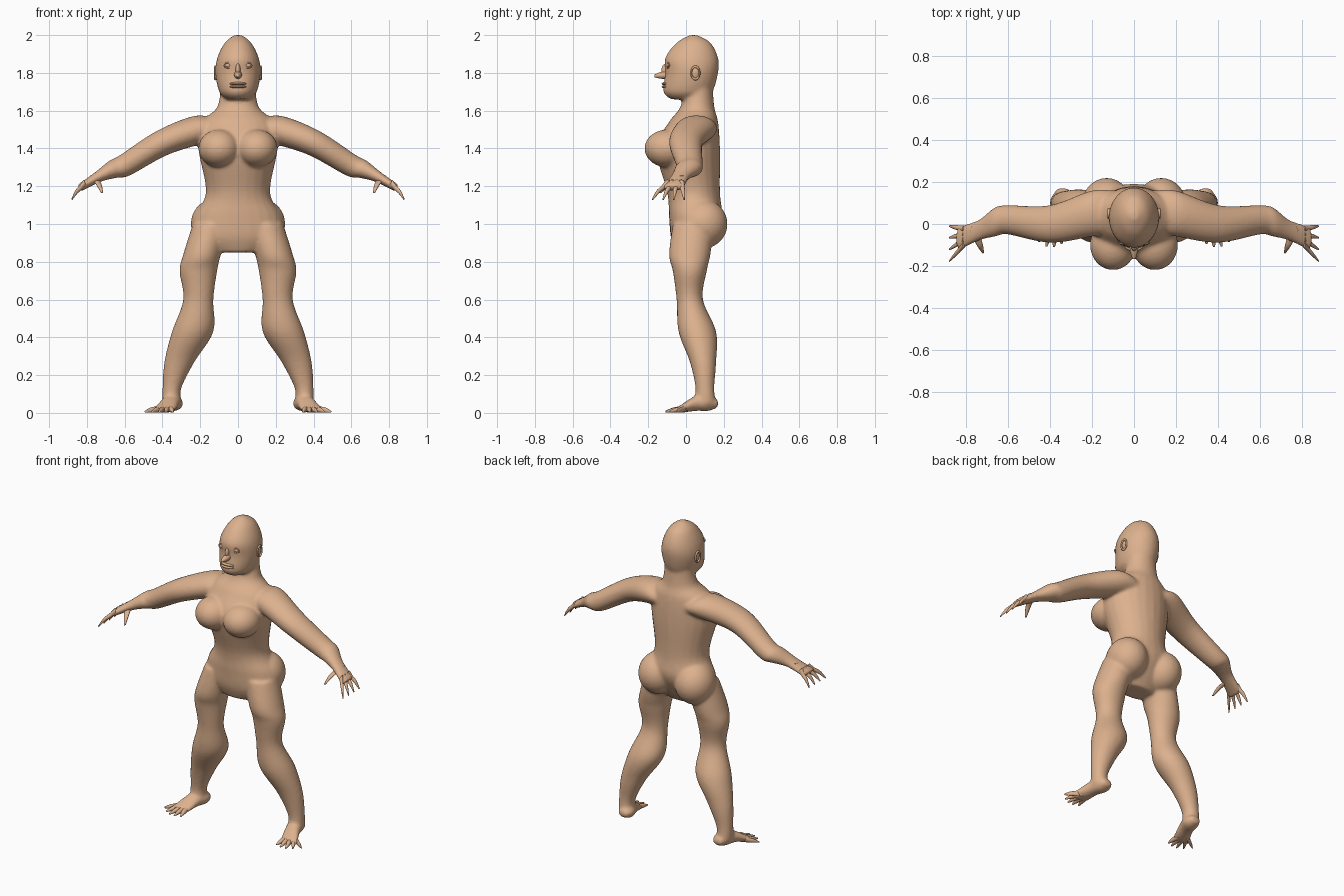
import bpy
import bmesh
import math
from mathutils import Matrix, Vector

default_cube = bpy.data.objects.get("Cube")
if default_cube:
    bpy.data.objects.remove(default_cube, do_unlink=True)

skin_colour = (0.72, 0.44, 0.27, 1)
skin = bpy.data.materials.new("warm_skin")
skin.use_nodes = True
skin.diffuse_color = skin_colour
skin.node_tree.nodes["Principled BSDF"].inputs["Base Color"].default_value = skin_colour

ACROSS, DEPTH, UP = Vector((1, 0, 0)), Vector((0, 1, 0)), Vector((0, 0, 1))
ARM_UP = Vector((1, 0, 2)).normalized()
QUARTER_TURN = math.pi / 2


def catmull_rom(before, start, end, after, t):
    slope = end - before
    bend = 2 * before - 5 * start + 4 * end - after
    twist = 3 * (start - end) + after - before
    return start + t * (slope + t * (bend + t * twist)) / 2


def smooth_sections(sections, steps):
    """Add in-between sections along a smooth curve."""
    result = []
    last = len(sections) - 1
    for i in range(last):
        before, after = sections[max(i - 1, 0)], sections[min(i + 2, last)]
        for step in range(steps):
            result.append([catmull_rom(*values, step / steps)
                           for values in zip(before, sections[i], sections[i + 1], after)])
    result.append(sections[last])
    return result


def loft(bm, sections, first_axis, second_axis, side=1, segments=24, steps=6):
    """Skin oval sections, each a centre and a radius along either axis."""
    rings = []
    for x, y, z, first_radius, second_radius in smooth_sections(sections, steps):
        ring = []
        for i in range(segments):
            angle = math.tau * i / segments
            point = Vector((x, y, z))
            point += first_axis * first_radius * math.cos(angle)
            point += second_axis * second_radius * math.sin(angle)
            point.x *= side
            ring.append(bm.verts.new(point))
        rings.append(ring)
    for lower, upper in zip(rings, rings[1:]):
        for i in range(segments):
            bm.faces.new((lower[i - 1], lower[i], upper[i], upper[i - 1]))
    bm.faces.new(rings[0])
    bm.faces.new(rings[-1])


def digit(bm, base, tip, radius, lift, first_axis, second_axis, side=1):
    """Tapered finger shape, rooted inside its parent and arched by lift."""
    base, tip = Vector(base), Vector(tip)
    root = base.lerp(tip, -0.4)
    middle = base.lerp(tip, 0.5) + UP * lift
    sections = [(*point, radius * taper, radius * taper)
                for point, taper in ((root, 1.2), (base, 1), (middle, 0.8), (tip, 0.3))]
    loft(bm, sections, first_axis, second_axis, side, segments=12)


def ellipsoid(bm, centre, radii):
    placement = Matrix.Translation(centre) @ Matrix.Diagonal((*radii, 1))
    bmesh.ops.create_uvsphere(bm, u_segments=32, v_segments=20, radius=1, matrix=placement)


def finish(bm, name):
    bmesh.ops.recalc_face_normals(bm, faces=bm.faces)
    mesh = bpy.data.meshes.new(name)
    bm.to_mesh(mesh)
    bm.free()
    mesh.shade_smooth()
    mesh.materials.append(skin)
    part = bpy.data.objects.new(name, mesh)
    bpy.context.collection.objects.link(part)
    return part


def rim(name, centre, rotation, scale):
    bpy.ops.mesh.primitive_torus_add(major_radius=1, minor_radius=0.2,
                                     location=centre, rotation=rotation)
    part = bpy.context.object
    part.name = name
    part.scale = scale
    part.data.shade_smooth()
    part.data.materials.append(skin)


# Trunk and head sections: height, centre depth, half width, half depth
trunk = [(0.85, 0.02, 0.12, 0.07), (0.93, 0.03, 0.23, 0.11), (1.04, 0.05, 0.23, 0.14),
         (1.17, 0.04, 0.17, 0.14), (1.4, 0.01, 0.21, 0.17), (1.54, 0.04, 0.19, 0.13),
         (1.62, 0.06, 0.11, 0.09), (1.75, 0.07, 0.09, 0.07)]
head = [(1.66, 0, 0.06, 0.08), (1.7, 0.01, 0.1, 0.13), (1.8, 0.03, 0.12, 0.14),
        (1.88, 0.03, 0.11, 0.14), (1.96, 0.04, 0.07, 0.09), (2, 0.04, 0.02, 0.02)]

# Limb sections: centre, then the two radii
leg = [(0.14, 0.04, 1, 0.1, 0.11), (0.19, 0.02, 0.84, 0.1, 0.11), (0.21, 0.02, 0.75, 0.1, 0.09),
       (0.21, 0.02, 0.6, 0.08, 0.07), (0.24, 0.06, 0.43, 0.11, 0.1),
       (0.31, 0.09, 0.27, 0.08, 0.07), (0.35, 0.1, 0.13, 0.05, 0.05), (0.35, 0.1, 0.05, 0.05, 0.06)]
foot = [(0.34, 0.17, 0.05, 0.03, 0.02), (0.34, 0.12, 0.05, 0.05, 0.04),
        (0.36, 0.05, 0.05, 0.05, 0.04), (0.39, -0.03, 0.02, 0.06, 0.02), (0.4, -0.05, 0.02, 0.05, 0.01)]
arm = [(0.1, 0.06, 1.5, 0.1, 0.07), (0.2, 0.05, 1.5, 0.11, 0.08), (0.4, 0, 1.43, 0.09, 0.07),
       (0.6, 0.02, 1.31, 0.07, 0.06), (0.66, 0.01, 1.29, 0.07, 0.05),
       (0.74, -0.03, 1.25, 0.05, 0.03), (0.84, -0.07, 1.19, 0.06, 0.02)]

# Body: overlapping volumes fused into one soft skin
bm = bmesh.new()
for sections in (trunk, head):
    loft(bm, [(0, depth, height, wide, deep) for height, depth, wide, deep in sections], ACROSS, DEPTH)
for side in (1, -1):
    loft(bm, leg, ACROSS, DEPTH, side)
    loft(bm, foot, ACROSS, UP, side)
    loft(bm, arm, DEPTH, ARM_UP, side)
    ellipsoid(bm, centre=(side * 0.1, -0.1, 1.4), radii=(0.11, 0.12, 0.1))
    ellipsoid(bm, centre=(side * 0.13, 0.09, 1), radii=(0.12, 0.13, 0.13))
body = finish(bm, "body")
fuse = body.modifiers.new("fuse", "REMESH")
fuse.mode = "VOXEL"
fuse.voxel_size = 0.009
fuse.use_smooth_shade = True
soften = body.modifiers.new("soften", "SMOOTH")
soften.iterations = 10

for side, label in ((1, "left"), (-1, "right")):
    # Four fanned fingers and a thumb
    bm = bmesh.new()
    for i in range(4):
        spread = i / 3
        digit(bm, (0.83, -0.02 - spread / 10, 1.195), (0.88, -0.01 - spread / 6, 1.13),
              0.013, 0.008, DEPTH, ARM_UP, side)
    digit(bm, (0.75, -0.06, 1.23), (0.72, -0.135, 1.165), 0.018, 0.008, ACROSS, DEPTH, side)
    finish(bm, label + "_fingers")

    # Toes fan outward along a curved front edge
    bm = bmesh.new()
    for i in range(5):
        spread = i / 4
        reach = 0.095 + 0.09 * spread - 0.135 * spread ** 2
        digit(bm, (0.355 + 0.08 * spread, 0.02 * spread - 0.035, 0.019),
              (0.345 + 0.145 * spread, -reach, 0.007), 0.016, 0.002, ACROSS, UP, side)
    finish(bm, label + "_toes")

    # Eyes with lids
    bm = bmesh.new()
    ellipsoid(bm, centre=(side * 0.05, -0.09, 1.84), radii=(0.02, 0.012, 0.012))
    finish(bm, label + "_eye")
    rim(label + "_eyelids", (side * 0.05, -0.096, 1.84),
        (QUARTER_TURN, 0, side * 0.2), (0.022, 0.014, 0.02))

    # Ears with a raised edge
    bm = bmesh.new()
    ellipsoid(bm, centre=(side * 0.11, 0.05, 1.8), radii=(0.014, 0.022, 0.033))
    finish(bm, label + "_ear")
    rim(label + "_ear_rim", (side * 0.12, 0.05, 1.8), (0, QUARTER_TURN, 0), (0.033, 0.022, 0.03))

# Pointed nose with a bridge
bm = bmesh.new()
digit(bm, (0, -0.1, 1.79), (0, -0.168, 1.784), 0.022, 0, ACROSS, UP)
ellipsoid(bm, centre=(0, -0.105, 1.815), radii=(0.013, 0.025, 0.035))
finish(bm, "nose")

# Upper and lower lip
bm = bmesh.new()
for height in (1.743, 1.727):
    ellipsoid(bm, centre=(0, -0.105, height), radii=(0.045, 0.024, 0.009))
finish(bm, "lips")
